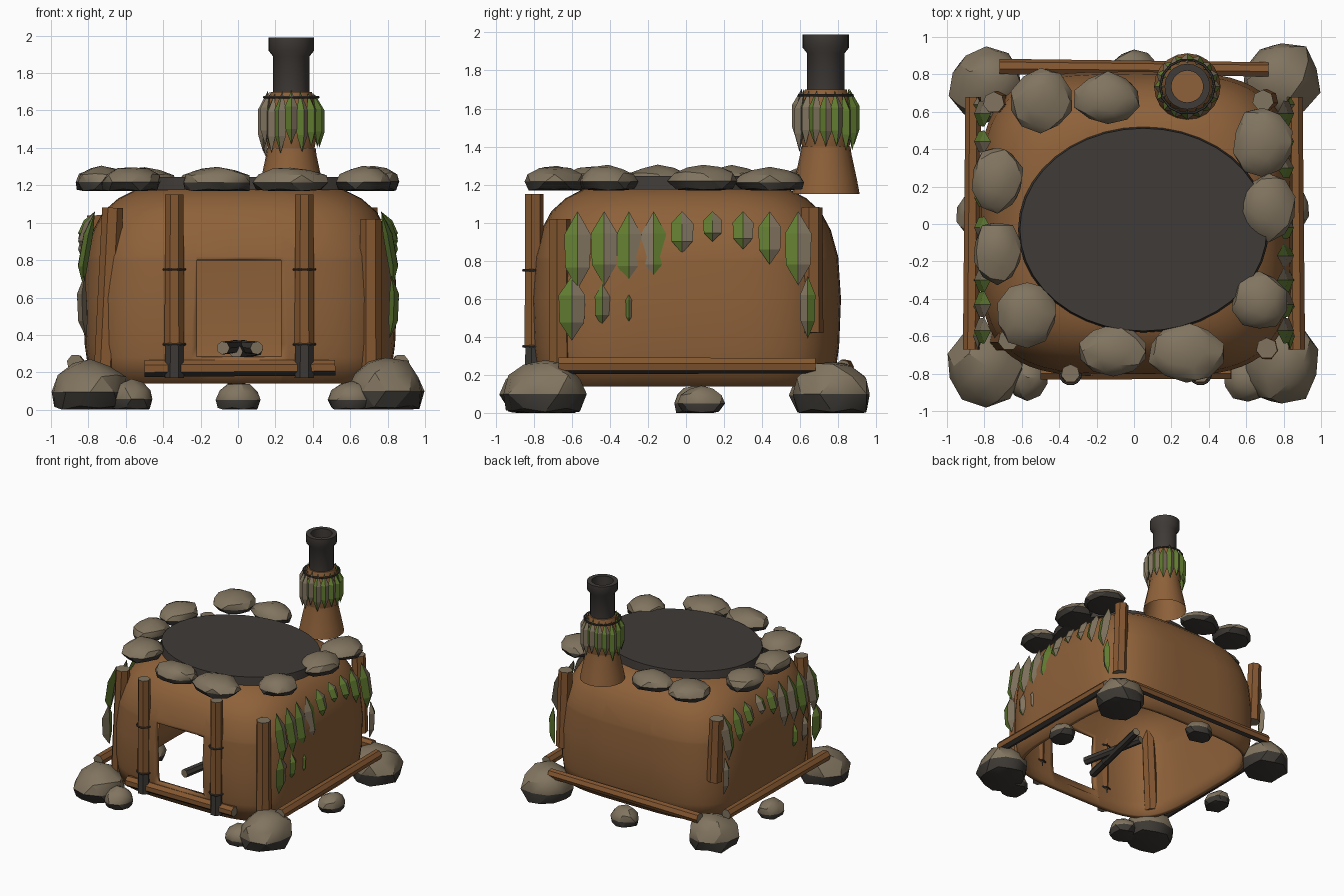
import bpy, bmesh, math, random
from math import cos, sin, pi
from mathutils import Vector

random.seed(4)
if "Cube" in bpy.data.objects:
    bpy.data.objects.remove(bpy.data.objects["Cube"], do_unlink=True)


def material(name, rgb):
    m = bpy.data.materials.new(name)
    m.use_nodes = True
    m.diffuse_color = (*rgb, 1)
    m.node_tree.nodes["Principled BSDF"].inputs["Base Color"].default_value = (*rgb, 1)
    return m


CLAY = material("clay", (.27, .12, .042))
WOOD = material("wood", (.23, .095, .03))
STONE = material("stone", (.22, .175, .115))
DARK = material("dark_stone", (.045, .04, .034))
IRON = material("iron", (.05, .043, .038))
GREEN = material("leaf_green", (.12, .2, .03))


def finish(bm, name, mats, smooth=None):
    bmesh.ops.recalc_face_normals(bm, faces=bm.faces)
    me = bpy.data.meshes.new(name)
    bm.to_mesh(me)
    bm.free()
    ob = bpy.data.objects.new(name, me)
    bpy.context.collection.objects.link(ob)
    for m in mats:
        me.materials.append(m)
    if smooth:
        bpy.ops.object.select_all(action="DESELECT")
        ob.select_set(True)
        bpy.context.view_layer.objects.active = ob
        bpy.ops.object.shade_smooth_by_angle(angle=math.radians(smooth))
    return ob


def loft(bm, rings, cap=False):
    """Bridge rings of equal point count; optionally close the last one."""
    loops = [[bm.verts.new(p) for p in r] for r in rings]
    for a, b in zip(loops, loops[1:]):
        for i in range(len(a)):
            j = (i + 1) % len(a)
            bm.faces.new((a[i], a[j], b[j], b[i]))
    if cap:
        bm.faces.new(loops[-1])


def lathe(name, centre, profile, mat, n=20, cap=False):
    bm = bmesh.new()
    loft(bm, [[(centre[0] + r * cos(2 * pi * i / n), centre[1] + r * sin(2 * pi * i / n), z)
               for i in range(n)] for r, z in profile], cap)
    return finish(bm, name, [mat], 40)


def log(name, a, b, r, mat=WOOD, sides=7, sooty=False):
    """Faceted log with pale cut ends, optionally blackened underneath."""
    a, b = Vector(a), Vector(b)
    bm = bmesh.new()
    bmesh.ops.create_cone(bm, cap_ends=True, segments=sides, radius1=r, radius2=r * .93,
                          depth=(b - a).length)
    bm.transform(Vector((0, 0, 1)).rotation_difference(b - a).to_matrix().to_4x4())
    bmesh.ops.translate(bm, vec=(a + b) / 2, verts=bm.verts)
    axis = (b - a).normalized()
    bm.normal_update()
    for f in bm.faces:
        if abs(f.normal.dot(axis)) > .9:
            f.material_index = 1
        elif sooty and f.normal.z < -.6:
            f.material_index = 2
    return finish(bm, name, [mat, STONE, DARK])


def rock(name, x, y, rx, ry, h, z0=0, dark=.34):
    """Lumpy flat-bottomed boulder, dark near its base."""
    bm = bmesh.new()
    bmesh.ops.create_icosphere(bm, subdivisions=2, radius=1)
    for v in bm.verts:
        k = random.uniform(.92, 1.06)
        c = v.co * k
        v.co = (x + c.x * rx, y + c.y * ry, z0 + h * max(0, (c.z + .55) / 1.55))
    for f in bm.faces:
        f.material_index = int(f.calc_center_median().z < z0 + dark * h)
    return finish(bm, name, [STONE, DARK], 28)


def leaf(bm, base, ang, w, length, offs, flip):
    """Folded pointed leaf; one half green, the other dry."""
    n, t = Vector((cos(ang), sin(ang), 0)), Vector((-sin(ang), cos(ang), 0))

    def at(side, out, down):
        return bm.verts.new(Vector(base) + t * side + n * out - Vector((0, 0, down)))
    top, tip = at(0, offs[0], 0), at(0, offs[3], length)
    rows = []
    for d, o, k in ((.3, offs[1], .5), (.72, offs[2], .46)):
        rows.append([at(s * w * k, o + e, d * length)
                     for s, e in ((-1, 0), (0, .025), (1, 0), (0, -.025))])
    for i in range(4):
        j = (i + 1) % 4
        for f in ((top, rows[0][i], rows[0][j]), (rows[0][i], rows[1][i], rows[1][j], rows[0][j]),
                  (rows[1][i], tip, rows[1][j])):
            bm.faces.new(f).material_index = int((i in (0, 3)) != flip)


# Clay body: rounded square shell with a square fire opening cut in front
def body_ring(z, a, e, n=64):
    pts = []
    for i in range(n):
        c, s = cos(2 * pi * i / n), sin(2 * pi * i / n)
        pts.append((.01 + a * math.copysign(abs(c) ** (2 / e), c),
                    a * .97 * math.copysign(abs(s) ** (2 / e), s), z))
    return pts


bm = bmesh.new()
loft(bm, [body_ring(*r) for r in ((.14, .80, 4.2), (.35, .83, 4), (.6, .84, 3.8), (.82, .825, 3.7),
                                  (.96, .785, 3.6), (1.06, .73, 3.5), (1.13, .65, 3.4),
                                  (1.175, .56, 3.2), (1.19, .45, 3))], True)
for co, no in (((-.22, 0, 0), (1, 0, 0)), ((.23, 0, 0), (1, 0, 0)),
               ((0, 0, .28), (0, 0, 1)), ((0, 0, .8), (0, 0, 1))):
    bmesh.ops.bisect_plane(bm, geom=bm.verts[:] + bm.edges[:] + bm.faces[:],
                           plane_co=co, plane_no=no)
hole = []
for f in bm.faces:
    c = f.calc_center_median()
    if c.y < 0 and -.22 < c.x < .23 and .28 < c.z < .8:
        hole.append(f)
bmesh.ops.delete(bm, geom=hole, context="FACES")
body = finish(bm, "clay_body", [CLAY], 40)
wall = body.modifiers.new("wall", "SOLIDIFY")
wall.thickness = .04
wall.offset = -1

# Oval iron hotplate
bm = bmesh.new()
bmesh.ops.create_cone(bm, cap_ends=True, segments=40, radius1=1, radius2=.985, depth=.07)
for v in bm.verts:
    v.co = (.05 + v.co.x * .67, -.03 + v.co.y * .55, 1.21 + v.co.z)
finish(bm, "hotplate", [IRON], 40)

# Chimney
C = (.285, .735)
lathe("chimney_base", C, ((.178, 1.15), (.165, 1.22), (.135, 1.36), (.13, 1.4)), CLAY)
lathe("chimney_core", C, ((.12, 1.38), (.145, 1.5), (.145, 1.58), (.11, 1.7)), CLAY, 16, True)
lathe("chimney_pipe", C, ((.098, 1.64), (.098, 1.89), (.122, 1.92), (.122, 1.99),
                          (.085, 1.99), (.085, 1.69)), IRON)
bm = bmesh.new()
for i in range(16):
    leaf(bm, (*C, 1.7 + random.uniform(-.02, .01)), 2 * pi * i / 16, .068,
         random.uniform(.28, .34), (.125, .152, .152, .15), False)
finish(bm, "chimney_leaves", [STONE, GREEN])


def band(name, x, y, z, r):
    bpy.ops.mesh.primitive_torus_add(location=(x, y, z), major_radius=r, minor_radius=.007,
                                     major_segments=14, minor_segments=6)
    bpy.context.object.name = name
    bpy.context.object.data.materials.append(IRON)


band("chimney_tie", *C, 1.67, .145)

# Hanging leaves on both side walls: along-wall position, top, length, width
LEAVES = ((-.57, 1.06, .41, .14), (-.43, 1.06, .39, .14), (-.3, 1.06, .4, .13),
          (-.17, 1.06, .39, .13), (-.02, 1.06, .22, .12), (.14, 1.06, .16, .1),
          (.3, 1.06, .2, .11), (.44, 1.06, .28, .12), (.59, 1.06, .39, .14),
          (-.6, .72, .34, .14), (-.44, .68, .23, .08), (-.3, .66, .22, .05), (.64, .72, .33, .08))
for side, name in ((1, "left_leaves"), (-1, "right_leaves")):
    bm = bmesh.new()
    for y, top, length, w in LEAVES:
        high = top > 1
        x = .765 if high else .82
        offs = (0, .035, .065, .06) if high else (0, .015, .01, -.01)
        leaf(bm, (side * x, y, top), 0 if side > 0 else pi, w, length, offs,
             random.random() < .35)
    finish(bm, name, [STONE, GREEN])

# Timber frame: door posts with bands, corner posts, base logs
for x, side in ((-.34, "right"), (.355, "left")):
    log(side + "_door_post", (x, -.8, .34), (x, -.8, 1.15), .054)
    log(side + "_post_charred_foot", (x, -.8, .17), (x, -.8, .34), .053, DARK)
    for z, level in ((.35, "lower"), (.75, "upper")):
        band(f"{side}_{level}_post_band", x, -.8, z, .056)
for name, x, y, z0, z1, lean in (("front_left_post", .71, -.665, .2, 1.02, 0),
                                 ("front_right_post", -.69, -.62, .2, 1.08, .02),
                                 ("back_left_post", .7, .66, .42, 1.08, -.01),
                                 ("back_right_post", -.74, .65, .5, 1.04, -.01)):
    log(name, (x - lean, y, z0), (x + lean, y, z1), .062)
log("front_base_log", (-.5, -.79, .22), (.52, -.79, .225), .046, sooty=True)
log("back_base_log", (-.72, .84, .24), (.72, .825, .24), .043, sooty=True)
for s, side in ((1, "left"), (-1, "right")):
    log(side + "_base_log", (s * .87, -.67, .25), (s * .86, .68, .25), .046, sooty=True)

# Firewood lying inside
for i, (x0, x1, z) in enumerate(((-.08, .04, .33), (.1, -.03, .33), (-.01, .1, .31))):
    log(f"firewood_{i}", (x0, -.62 + i * .12, z), (x1, -.05 + i * .1, z + .01), .036, DARK)

# Ground boulders carrying the stove
GROUND = ((-.79, -.76, .21, .21, .27), (.79, -.74, .21, .23, .28), (-.79, .75, .2, .2, .26),
          (.79, .77, .21, .21, .28), (-.57, -.82, .115, .12, .16), (.61, -.83, .13, .12, .15),
          (0, .83, .12, .1, .15), (-.85, .05, .1, .12, .14), (.84, .08, .1, .12, .14))
for i, r in enumerate(GROUND):
    rock(f"ground_rock_{i}", *r)

# Stones ringing the hotplate
ROOF = ((-.5, .66, .17, .17), (-.14, .67, .18, .14), (.69, .44, .165, .19), (.72, .09, .15, .18),
        (.67, -.41, .15, .16), (.28, -.69, .21, .16), (-.11, -.68, .19, .14),
        (-.57, -.48, .165, .18), (-.73, -.15, .135, .17), (-.73, .24, .14, .18))
for i, (x, y, rx, ry) in enumerate(ROOF):
    rock(f"roof_stone_{i}", x, y, rx, ry, random.uniform(.115, .14), 1.17, .28)
